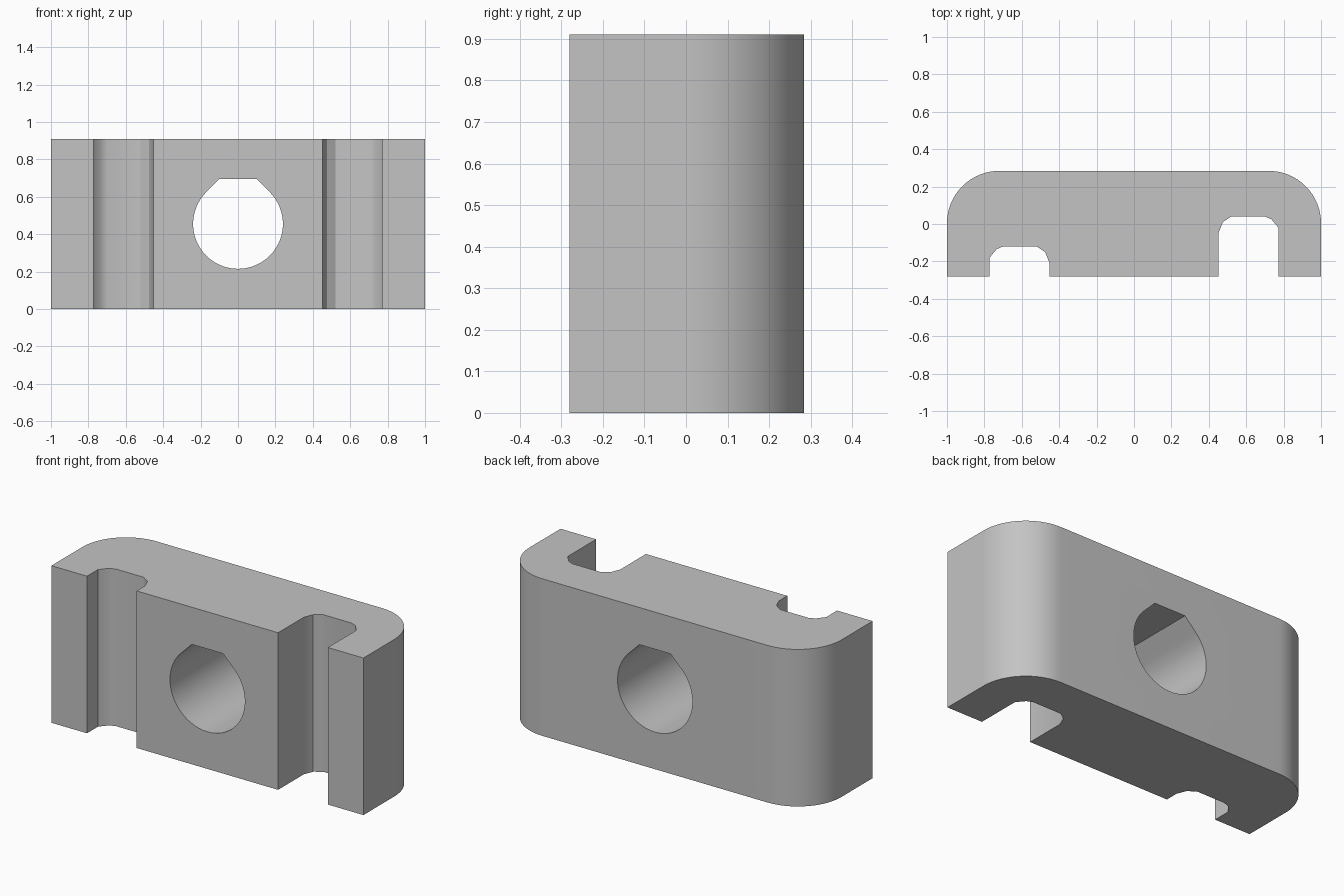
import bpy
import bmesh
from math import sin, cos, radians
from mathutils import Vector

cube = bpy.data.objects.get("Cube")
if cube:
    bpy.data.objects.remove(cube, do_unlink=True)

HEIGHT, DEPTH, RADIUS = 0.91, 0.28, 0.28

grey = bpy.data.materials.new("plain grey")
grey.use_nodes = True
colour = (0.55, 0.55, 0.55, 1)
grey.diffuse_color = colour
grey.node_tree.nodes["Principled BSDF"].inputs["Base Color"].default_value = colour


def prism(name, points, direction):
    """Extrude a closed outline along a direction."""
    bm = bmesh.new()
    face = bm.faces.new([bm.verts.new(p) for p in points])
    result = bmesh.ops.extrude_face_region(bm, geom=[face])
    moved = [v for v in result["geom"] if isinstance(v, bmesh.types.BMVert)]
    bmesh.ops.translate(bm, verts=moved, vec=Vector(direction))
    bmesh.ops.recalc_face_normals(bm, faces=bm.faces)
    mesh = bpy.data.meshes.new(name)
    bm.to_mesh(mesh)
    bm.free()
    obj = bpy.data.objects.new(name, mesh)
    bpy.context.collection.objects.link(obj)
    mesh.materials.append(grey)
    return obj


def arc(cx, cy, r, start, end, steps):
    angles = [radians(start + (end - start) * i / steps) for i in range(steps + 1)]
    return [(cx + r * cos(a), cy + r * sin(a)) for a in angles]


def slot(side, roof, outer_drop, inner_drop):
    """Slot outline from its outer wall to its inner wall."""
    shape = [(0.772, -DEPTH), (0.772, roof - outer_drop), (0.735, roof - 0.015),
             (0.70, roof), (0.52, roof), (0.475, roof - 0.03),
             (0.453, roof - inner_drop), (0.453, -DEPTH)]
    return [(side * x, y) for x, y in shape]


# Block outline: front edge with two slots, then rounded back corners
outline = [(-1, -DEPTH)]
outline += slot(-1, -0.12, 0.06, 0.085)
outline += reversed(slot(1, 0.04, 0.06, 0.085))
outline += [(1, -DEPTH)]
outline += arc(1 - RADIUS, 0.004, RADIUS, 0, 90, 24)
outline += arc(RADIUS - 1, 0.004, RADIUS, 90, 180, 24)
block = prism("slotted_block", [(x, y, 0) for x, y in outline], (0, 0, HEIGHT))

# Bolt hole: a circle with a flat-topped chamfered crown
r, mid = 0.24, HEIGHT / 2
crown = r * (2 ** 0.5 - 1)
hole = arc(0, mid, r, 135, 405, 72) + [(crown, mid + r), (-crown, mid + r)]
cutter = prism("hole_cutter", [(x, -0.5, z) for x, z in hole], (0, 1, 0))
cutter.hide_render = True

cut = block.modifiers.new("bolt_hole", "BOOLEAN")
cut.operation = "DIFFERENCE"
cut.solver = "EXACT"
cut.object = cutter

bpy.ops.object.select_all(action="DESELECT")
block.select_set(True)
bpy.context.view_layer.objects.active = block
bpy.ops.object.modifier_apply(modifier=cut.name)
bpy.data.objects.remove(cutter, do_unlink=True)
bpy.ops.object.shade_smooth_by_angle(angle=radians(30))
